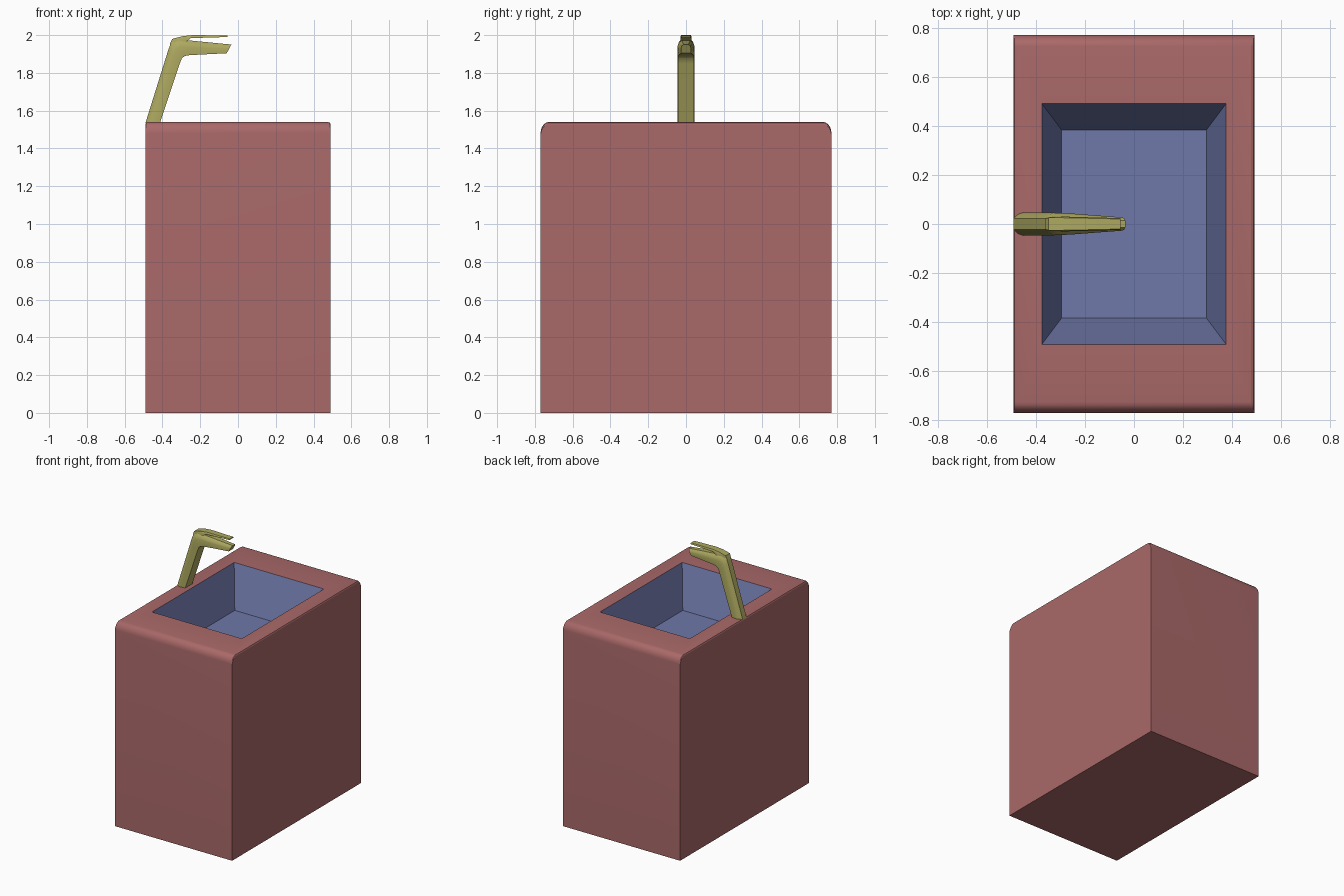
import bpy, bmesh, math

if "Cube" in bpy.data.objects:
    bpy.data.objects.remove(bpy.data.objects["Cube"])


def material(name, rgb):
    m = bpy.data.materials.new(name)
    m.diffuse_color = (*rgb, 1)
    m.use_nodes = True
    m.node_tree.nodes["Principled BSDF"].inputs["Base Color"].default_value = m.diffuse_color
    return m


def skin(bm, rings):
    # Bridge consecutive rings of equal size and cap both ends
    rows = [[bm.verts.new(p) for p in r] for r in rings]
    n = len(rows[0])
    for a, b in zip(rows, rows[1:]):
        for i in range(n):
            j = (i + 1) % n
            bm.faces.new((a[i], a[j], b[j], b[i]))
    bm.faces.new(rows[0][::-1])
    bm.faces.new(rows[-1])
    bmesh.ops.recalc_face_normals(bm, faces=bm.faces)


def finish(bm, name, mat, angle=None):
    me = bpy.data.meshes.new(name)
    bm.to_mesh(me)
    bm.free()
    ob = bpy.data.objects.new(name, me)
    bpy.context.collection.objects.link(ob)
    me.materials.append(mat)
    if angle:
        bpy.ops.object.select_all(action='DESELECT')
        ob.select_set(True)
        bpy.context.view_layer.objects.active = ob
        bpy.ops.object.shade_smooth_by_angle(angle=math.radians(angle))
    return ob


red = material("cabinet_red", (0.40, 0.14, 0.14))
blue = material("basin_blue", (0.159, 0.188, 0.397))
gold = material("tap_gold", (0.42, 0.395, 0.117))

HX, HY, H = 0.49, 0.77, 1.54      # cabinet half sizes and height
OX, OY = 0.375, 0.49              # basin opening half sizes

# Cabinet: profile with rounded front and back top edges, swept along x
RY, RZ, SEG = 0.045, 0.06, 6
half = []
for i in range(SEG + 1):
    t = math.pi / 2 * i / SEG
    half.append((HY - RY + RY * math.cos(t), H - RZ + RZ * math.sin(t)))
profile = [(HY, 0)] + half + [(-y, z) for y, z in half[::-1]] + [(-HY, 0)]
stations = [(-HX, 0.012), (-HX + 0.004, 0.004), (-HX + 0.013, 0),
            (HX - 0.013, 0), (HX - 0.004, 0.004), (HX, 0.012)]
bm = bmesh.new()
skin(bm, [[(x, y, z * (1 - d / H)) for y, z in profile] for x, d in stations])

# Basin opening cut in the cabinet top
top = max((f for f in bm.faces if f.normal.z > 0.99), key=lambda f: f.calc_area())
bmesh.ops.inset_individual(bm, faces=[top], thickness=0.05)
for v in top.verts:
    v.co = (math.copysign(OX, v.co.x), math.copysign(OY, v.co.y), H)
bmesh.ops.delete(bm, geom=[top], context='FACES_ONLY')
finish(bm, "cabinet", red, 22)

# Basin: open tapered tray
bm = bmesh.new()
corners = [(-1, -1), (1, -1), (1, 1), (-1, 1)]
rim = [bm.verts.new((sx * OX, sy * OY, H)) for sx, sy in corners]
floor = [bm.verts.new((sx * 0.295, sy * 0.383, 1.24)) for sx, sy in corners]
bm.faces.new(floor)
for i in range(4):
    j = (i + 1) % 4
    bm.faces.new((rim[j], rim[i], floor[i], floor[j]))
finish(bm, "basin", blue)


def tap_part(name, rows, section):
    # Each row: outer point (x, z), inner point (x, z), half width
    bm = bmesh.new()
    rings = []
    for (ax, az), (bx, bz), w in rows:
        side = [(ax + (bx - ax) * s, w * k, az + (bz - az) * s) for s, k in section]
        rings.append(side + [(x, -y, z) for x, y, z in side[::-1]])
    skin(bm, rings)
    finish(bm, name, gold, 40)


# Tap: leaning stem bending into a tapered spout
tap_part("tap_spout", [
    ((-0.49, 1.535), (-0.413, 1.535), 0.046),
    ((-0.368, 1.925), (-0.308, 1.85), 0.046),
    ((-0.352, 1.965), (-0.297, 1.878), 0.046),
    ((-0.32, 1.98), (-0.28, 1.89), 0.045),
    ((-0.26, 1.972), (-0.255, 1.894), 0.043),
    ((-0.035, 1.95), (-0.06, 1.904), 0.027),
], [(0, 0.5), (0.2, 0.85), (0.45, 1), (1, 0.92)])

# Tap lever: thin blade above the spout
tap_part("tap_lever", [
    ((-0.362, 1.95), (-0.335, 1.935), 0.026),
    ((-0.348, 1.98), (-0.31, 1.95), 0.030),
    ((-0.29, 1.995), (-0.275, 1.965), 0.030),
    ((-0.24, 2.0), (-0.25, 1.984), 0.029),
    ((-0.055, 1.998), (-0.055, 1.99), 0.024),
], [(0, 0.85), (0.4, 1), (1, 1)])
